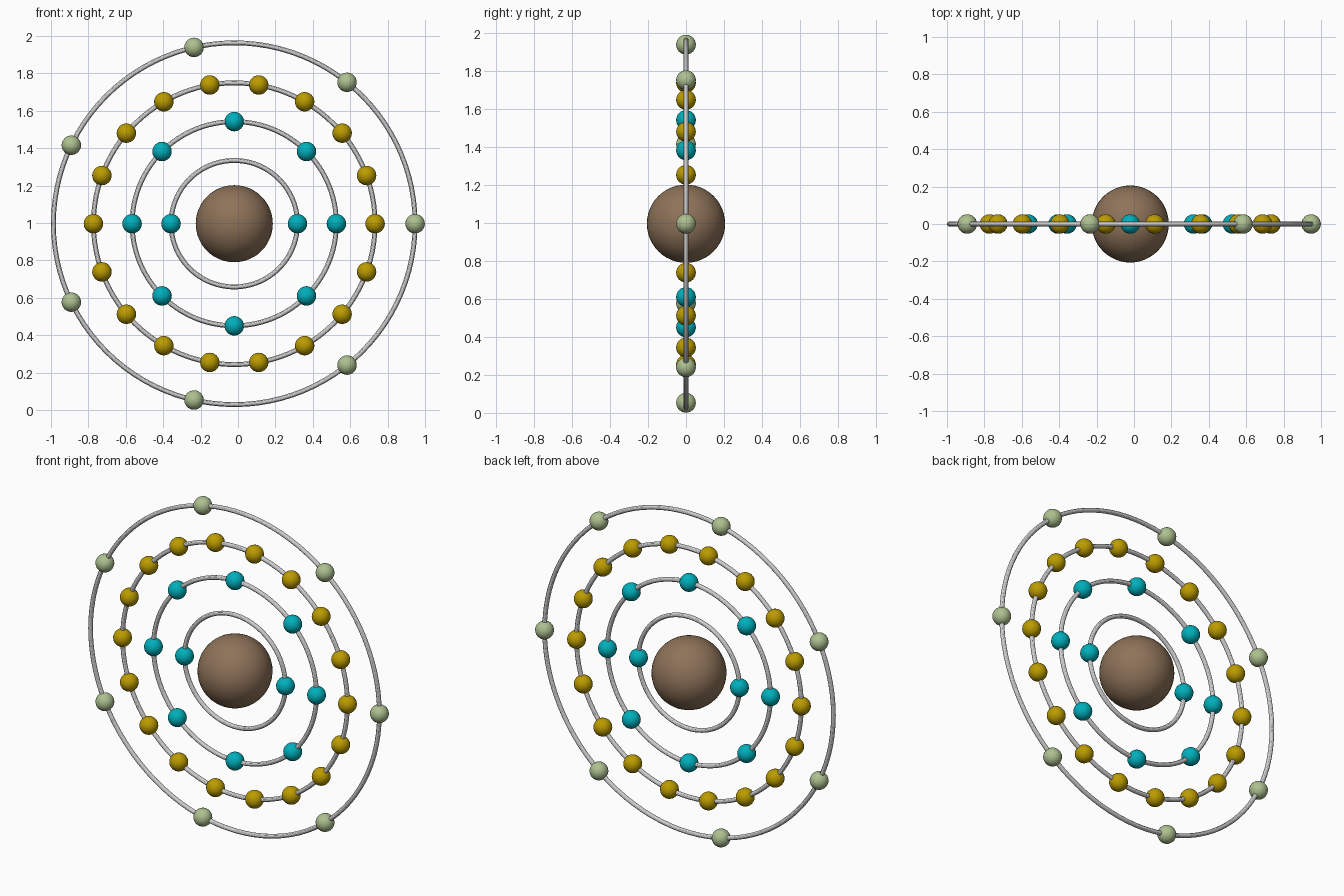
import bpy
from math import sin, cos, pi

if "Cube" in bpy.data.objects:
    bpy.data.objects.remove(bpy.data.objects["Cube"])

CX, CZ = -0.02, 0.996      # centre of the atom
BALL, WIRE = 0.052, 0.013  # electron and ring-wire radii


def material(name, rgb):
    m = bpy.data.materials.new(name)
    m.diffuse_color = (*rgb, 1)
    m.use_nodes = True
    m.node_tree.nodes["Principled BSDF"].inputs["Base Color"].default_value = m.diffuse_color
    return m


def ball(name, loc, radius, mat, seg):
    bpy.ops.mesh.primitive_uv_sphere_add(segments=seg, ring_count=seg // 2,
                                         radius=radius, location=loc)
    ob = bpy.context.object
    ob.name = name
    ob.data.materials.append(mat)
    bpy.ops.object.shade_smooth_by_angle()


brown = material("brown", (0.27, 0.17, 0.10))
teal = material("teal", (0.0, 0.43, 0.50))
gold = material("gold", (0.50, 0.33, 0.0))
sage = material("sage", (0.42, 0.53, 0.28))

# Nucleus
ball("nucleus", (CX, 0, CZ), 0.206, brown, 48)

# Shells: ring radius, electron count, colour
shells = [(0.338, 2, teal), (0.546, 8, teal), (0.753, 18, gold), (0.967, 7, sage)]
for i, (radius, count, mat) in enumerate(shells, 1):
    bpy.ops.mesh.primitive_torus_add(major_radius=radius, minor_radius=WIRE,
                                     major_segments=96, minor_segments=12,
                                     location=(CX, 0, CZ), rotation=(pi / 2, 0, 0))
    bpy.context.object.name = f"shell_ring_{i}"
    bpy.ops.object.shade_smooth_by_angle()
    # Electrons evenly spaced, starting on the +x side
    for k in range(count):
        a = 2 * pi * k / count
        ball(f"electron_{i}_{k + 1}",
             (CX + radius * cos(a), 0, CZ + radius * sin(a)), BALL, mat, 24)
